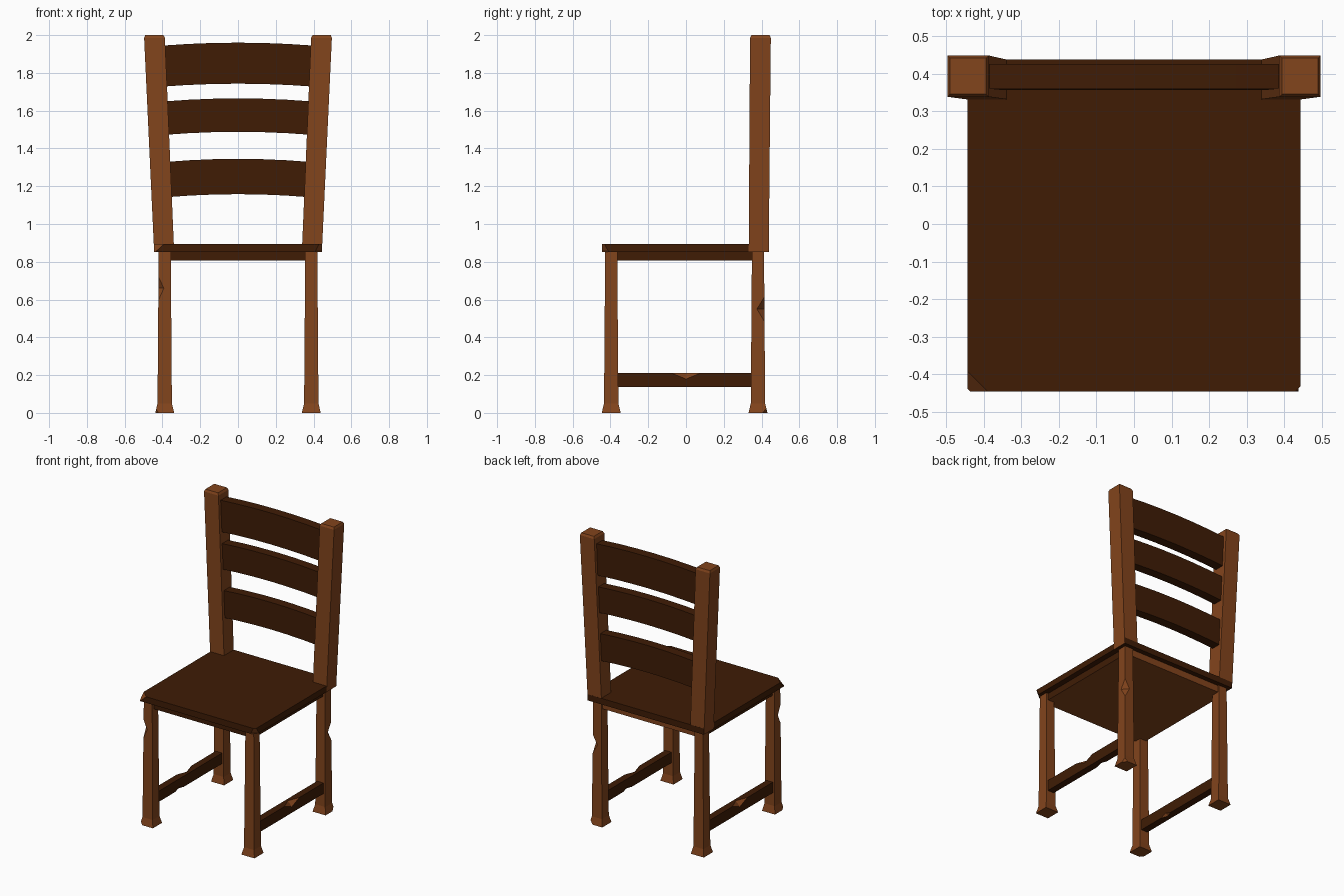
import bpy, bmesh
from mathutils import Matrix

if "Cube" in bpy.data.objects:
    bpy.data.objects.remove(bpy.data.objects["Cube"])


def material(name, rgb):
    m = bpy.data.materials.new(name)
    m.diffuse_color = (*rgb, 1)
    m.use_nodes = True
    m.node_tree.nodes["Principled BSDF"].inputs["Base Color"].default_value = m.diffuse_color
    return m


MATS = [material("light brown wood", (0.225, 0.058, 0.0115)),
        material("dark brown wood", (0.050, 0.0115, 0.0016))]
LIGHT, DARK = 0, 1


def finish(name, bm, mat):
    bmesh.ops.recalc_face_normals(bm, faces=bm.faces[:])
    for f in bm.faces:
        f.material_index = mat
    me = bpy.data.meshes.new(name)
    bm.to_mesh(me)
    bm.free()
    for m in MATS:
        me.materials.append(m)
    ob = bpy.data.objects.new(name, me)
    bpy.context.collection.objects.link(ob)
    return ob


def loft(name, rings, mat):
    """Skin a list of four-point rings and cap both ends."""
    bm = bmesh.new()
    vs = [[bm.verts.new(p) for p in r] for r in rings]
    for a, b in zip(vs, vs[1:]):
        for i in range(4):
            j = (i + 1) % 4
            bm.faces.new((a[i], a[j], b[j], b[i]))
    bm.faces.new(vs[0])
    bm.faces.new(vs[-1])
    return finish(name, bm, mat)


def square(cx, cy, z, h):
    return [(cx - h, cy - h, z), (cx + h, cy - h, z), (cx + h, cy + h, z), (cx - h, cy + h, z)]


def box(name, x0, x1, y0, y1, z0, z1, mat):
    return loft(name, [[(x0, y0, z), (x1, y0, z), (x1, y1, z), (x0, y1, z)] for z in (z0, z1)], mat)


def chip(ob, loc, size):
    """Knock a faceted chip out of a part with an octahedron; the cut shows light wood."""
    bm = bmesh.new()
    bmesh.ops.create_uvsphere(bm, u_segments=4, v_segments=2, radius=1,
                              matrix=Matrix.Translation(loc) @ Matrix.Diagonal((*size, 1)))
    cutter = finish("chip_cutter", bm, LIGHT)
    cutter.hide_render = True
    mod = ob.modifiers.new("chip", 'BOOLEAN')
    mod.operation = 'DIFFERENCE'
    mod.solver = 'EXACT'
    mod.object = cutter
    bpy.context.view_layer.objects.active = ob
    bpy.ops.object.modifier_apply(modifier=mod.name)
    bpy.data.objects.remove(cutter)


# Seat with two damaged front corners
seat = box("seat", -0.444, 0.444, -0.446, 0.439, 0.853, 0.895, DARK)
chip(seat, (-0.448, -0.450, 0.897), (0.064, 0.064, 0.058))
chip(seat, (0.448, -0.450, 0.857), (0.042, 0.042, 0.08))

# Under-seat frame: dark front and sides, light back and underside
frame = box("under_seat_frame", -0.405, 0.405, -0.41, 0.405, 0.806, 0.854, DARK)
for p in frame.data.polygons:
    if p.normal.z < -0.5 or p.normal.y > 0.5:
        p.material_index = LIGHT

# Legs with flared feet, and splayed back posts
legs = {}
for sx, side in ((-1, "left"), (1, "right")):
    for y, end in ((-0.396, "front"), (0.381, "back")):
        x = sx * 0.388
        legs[end, side] = loft(f"{end}_leg_{side}", [
            square(x, y, 0, 0.05), square(x, y, 0.05, 0.038),
            square(x, y, 0.45, 0.035), square(x, y, 0.856, 0.032)], LIGHT)
    loft(f"back_post_{side}", [
        square(sx * 0.391, 0.385, 0.853, 0.053), square(sx * 0.442, 0.394, 1.985, 0.055),
        square(sx * 0.443, 0.394, 2.0, 0.048)], LIGHT)

chip(legs["front", "left"], (-0.43, -0.438, 0.66), (0.046, 0.046, 0.1))
chip(legs["back", "right"], (0.43, 0.422, 0.55), (0.05, 0.055, 0.09))
chip(legs["front", "left"], (-0.44, -0.448, 0.0), (0.022, 0.022, 0.05))
chip(legs["back", "right"], (0.44, 0.433, 0.0), (0.03, 0.03, 0.05))

# Side stretchers with worn edges
for sx, side in ((-1, "left"), (1, "right")):
    xs = sorted((sx * 0.363, sx * 0.412))
    bar = box(f"stretcher_{side}", *xs, -0.37, 0.355, 0.138, 0.212, DARK)
    chip(bar, (sx * 0.416, 0, 0.216), (0.04, 0.1, 0.041))
    chip(bar, (sx * 0.36, 0.12 * sx, 0.136), (0.022, 0.06, 0.022))

# Arched back slats: middle bottom, middle top, half length, front y
for name, z0, z1, half, y in (("lower_slat", 1.158, 1.345, 0.375, 0.357),
                              ("middle_slat", 1.488, 1.665, 0.39, 0.359),
                              ("top_slat", 1.743, 1.96, 0.405, 0.361)):
    rings = []
    for i in range(-3, 4):
        t = i / 3
        d = 0.016 * t * t
        rings.append([(half * t, y, z0 - d), (half * t, y + 0.065, z0 - d),
                      (half * t, y + 0.065, z1 - d), (half * t, y, z1 - d)])
    loft(name, rings, DARK)
